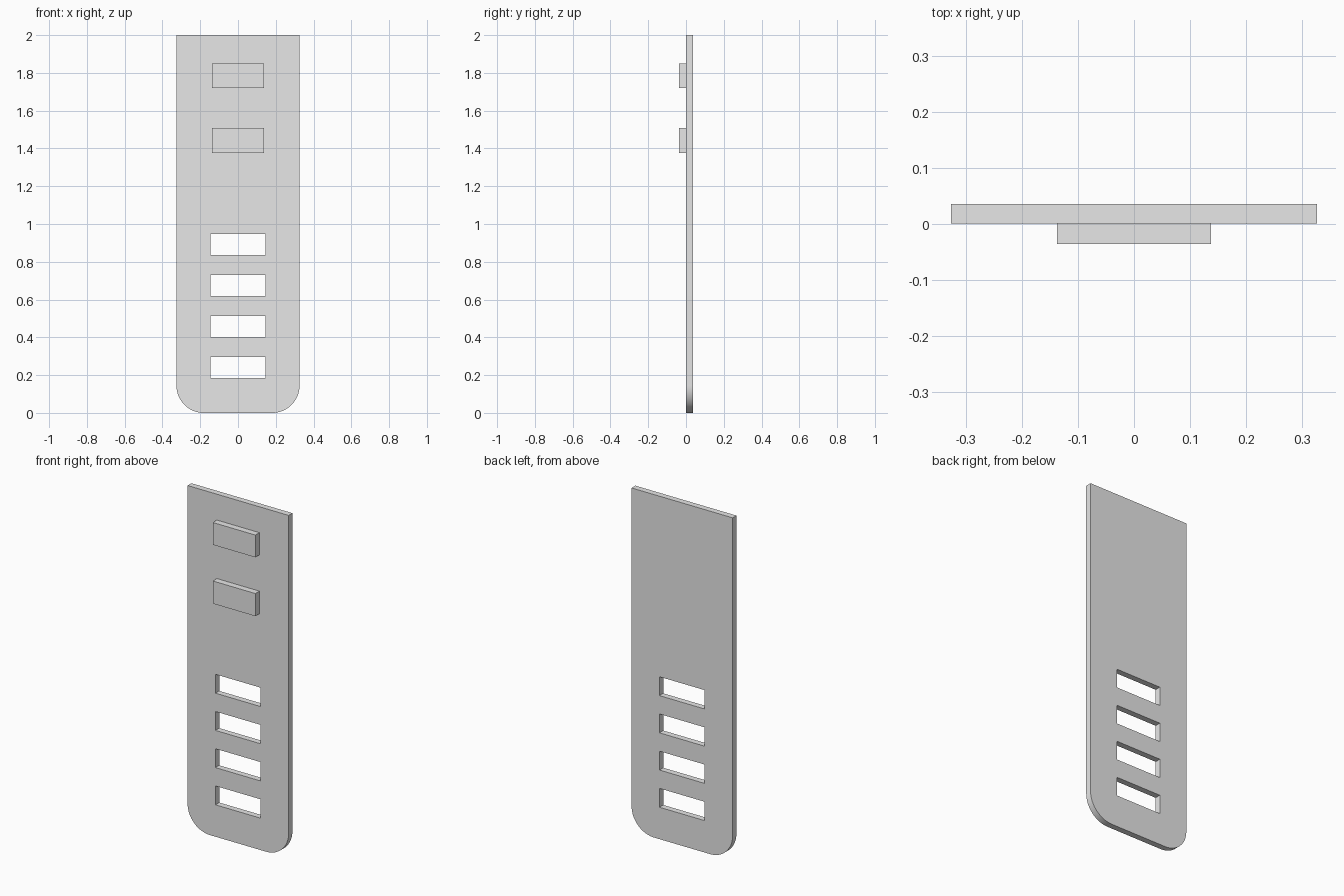
import bpy
import bmesh
from math import sin, cos, pi, radians
from mathutils import Matrix, Vector

if "Cube" in bpy.data.objects:
    bpy.data.objects.remove(bpy.data.objects["Cube"], do_unlink=True)

# Single grey material
grey = bpy.data.materials.new("plain grey")
grey.use_nodes = True
grey.diffuse_color = (0.8, 0.8, 0.8, 1)
grey.node_tree.nodes["Principled BSDF"].inputs["Base Color"].default_value = (0.8, 0.8, 0.8, 1)

HALF_W, HEIGHT, RADIUS = 0.326, 2.0, 0.145
FRONT_Y, BACK_Y = 0.001, 0.036


def add_loop(curve, points):
    """Add a closed outline to a flat filled curve."""
    spline = curve.splines.new("POLY")
    spline.points.add(len(points) - 1)
    for p, (x, z) in zip(spline.points, points):
        p.co = (x, z, 0, 1)
    spline.use_cyclic_u = True


def rectangle(half_w, z0, z1):
    return [(-half_w, z0), (half_w, z0), (half_w, z1), (-half_w, z1)]


def block(name, half_w, z0, z1, y0, y1):
    bm = bmesh.new()
    bmesh.ops.create_cube(bm, size=1)
    size = Matrix.Diagonal((2 * half_w, y1 - y0, z1 - z0, 1))
    place = Matrix.Translation(Vector((0, (y0 + y1) / 2, (z0 + z1) / 2)))
    bm.transform(place @ size)
    mesh = bpy.data.meshes.new(name)
    bm.to_mesh(mesh)
    bm.free()
    mesh.materials.append(grey)
    obj = bpy.data.objects.new(name, mesh)
    bpy.context.collection.objects.link(obj)


# Plate outline: square top, rounded bottom corners, four slots
STEPS = 16
right = [(HALF_W - RADIUS + RADIUS * sin(a), RADIUS - RADIUS * cos(a))
         for a in (pi / 2 * i / STEPS for i in range(STEPS + 1))]
right.append((HALF_W, HEIGHT))
outline = right + [(-x, z) for x, z in reversed(right)]

curve = bpy.data.curves.new("plate", "CURVE")
curve.dimensions = "2D"
curve.fill_mode = "BOTH"
curve.extrude = (BACK_Y - FRONT_Y) / 2
add_loop(curve, outline)
for i in range(4):
    z = 0.186 + i * 0.217
    add_loop(curve, rectangle(0.146, z, z + 0.11))
curve.materials.append(grey)
plate = bpy.data.objects.new("plate", curve)
plate.rotation_euler.x = radians(90)
plate.location.y = (FRONT_Y + BACK_Y) / 2
bpy.context.collection.objects.link(plate)

# Turn the plate into a welded mesh with smooth corners and sharp rims
bpy.ops.object.select_all(action="DESELECT")
plate.select_set(True)
bpy.context.view_layer.objects.active = plate
bpy.ops.object.convert(target="MESH")
bm = bmesh.new()
bm.from_mesh(plate.data)
bmesh.ops.remove_doubles(bm, verts=bm.verts, dist=0.0001)
bmesh.ops.recalc_face_normals(bm, faces=bm.faces)
bm.to_mesh(plate.data)
bm.free()
bpy.ops.object.shade_smooth_by_angle(angle=radians(30))

# Raised pads on the front face
block("lower_pad", 0.137, 1.376, 1.508, -0.036, FRONT_Y)
block("upper_pad", 0.137, 1.719, 1.849, -0.036, FRONT_Y)
